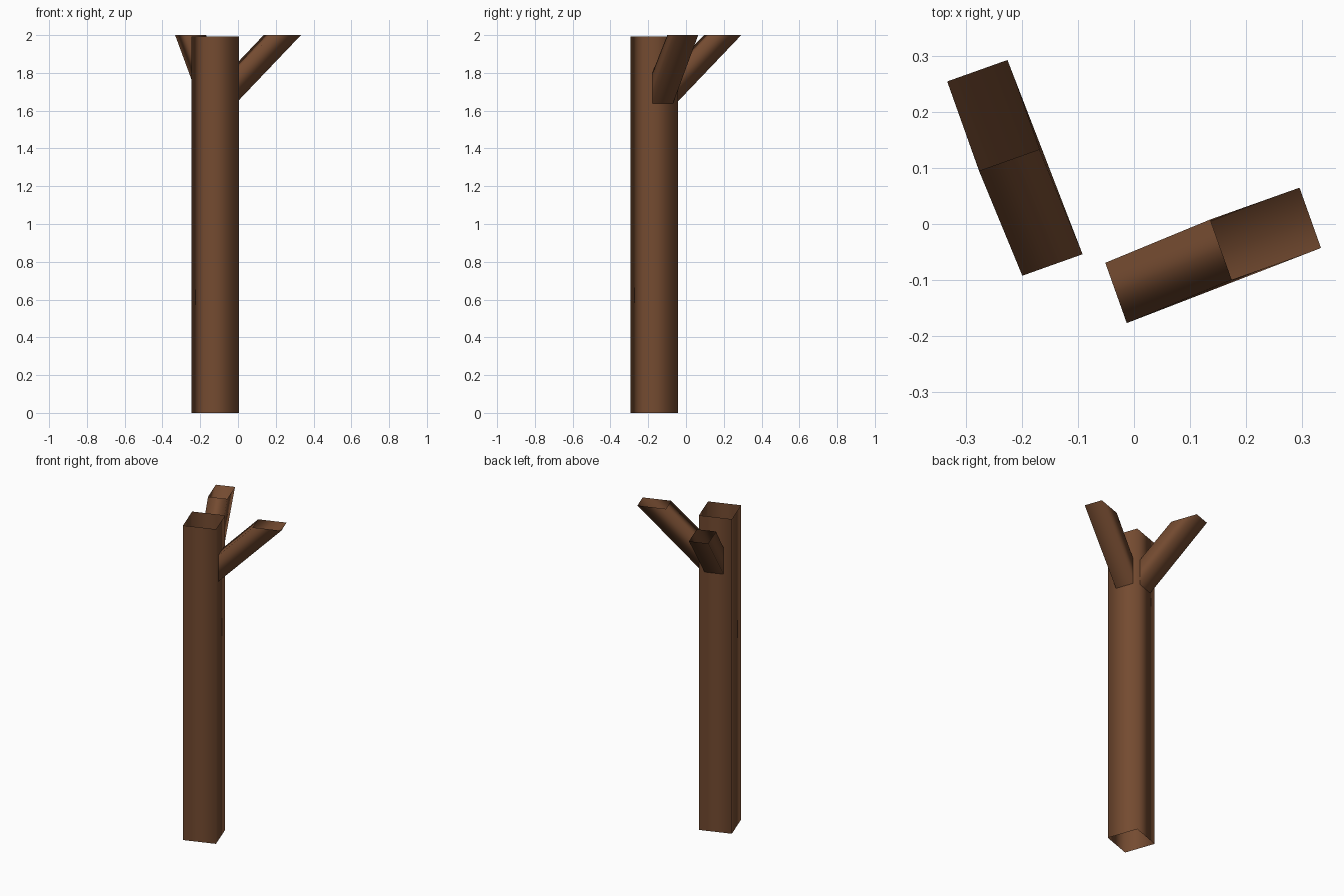
import bpy
import bmesh
from math import radians
from mathutils import Matrix, Vector

if "Cube" in bpy.data.objects:
    bpy.data.objects.remove(bpy.data.objects["Cube"], do_unlink=True)

bark = bpy.data.materials.new("brown_bark")
bark.use_nodes = True
colour = (0.175, 0.07, 0.03, 1)
bark.diffuse_color = colour
bark.node_tree.nodes["Principled BSDF"].inputs["Base Color"].default_value = colour

HALF = 0.098
CENTRE = Vector((-0.12, -0.168, 0))
TURN = 19.6


def open_tube(name, start, end, turn):
    """Hollow four-sided tube between two matching loops, open at both ends."""
    bm = bmesh.new()
    low = [bm.verts.new(p) for p in start]
    high = [bm.verts.new(p) for p in end]
    for i in range(4):
        j = (i + 1) % 4
        bm.faces.new((low[i], low[j], high[j], high[i]))
    bmesh.ops.recalc_face_normals(bm, faces=bm.faces)
    bm.transform(Matrix.Translation(CENTRE) @ Matrix.Rotation(radians(turn), 4, "Z"))
    for face in bm.faces:
        face.smooth = True
    mesh = bpy.data.meshes.new(name)
    bm.to_mesh(mesh)
    bm.free()
    mesh.materials.append(bark)
    obj = bpy.data.objects.new(name, mesh)
    bpy.context.collection.objects.link(obj)
    return obj


def square(z):
    return [(x * HALF, y * HALF, z) for x, y in ((-1, -1), (1, -1), (1, 1), (-1, 1))]


def branch(name, side, turn):
    """Upright cut against the trunk, level cut at the top."""
    w, lean = 0.057, 0.01
    a, b = side - w, side + w
    root = [(HALF, a, 1.637), (HALF, b, 1.637), (HALF, b, 1.803), (HALF, a, 1.803)]
    tip = [(0.469, a + lean, 2), (0.469, b + lean, 2),
           (0.3, b + lean, 2), (0.3, a + lean, 2)]
    open_tube(name, root, tip, turn)


# Square trunk, then the two branches on neighbouring faces
open_tube("trunk", square(0), square(1.992), TURN)
branch("left_branch", 0.013, TURN)
branch("back_branch", -0.008, TURN + 90)
